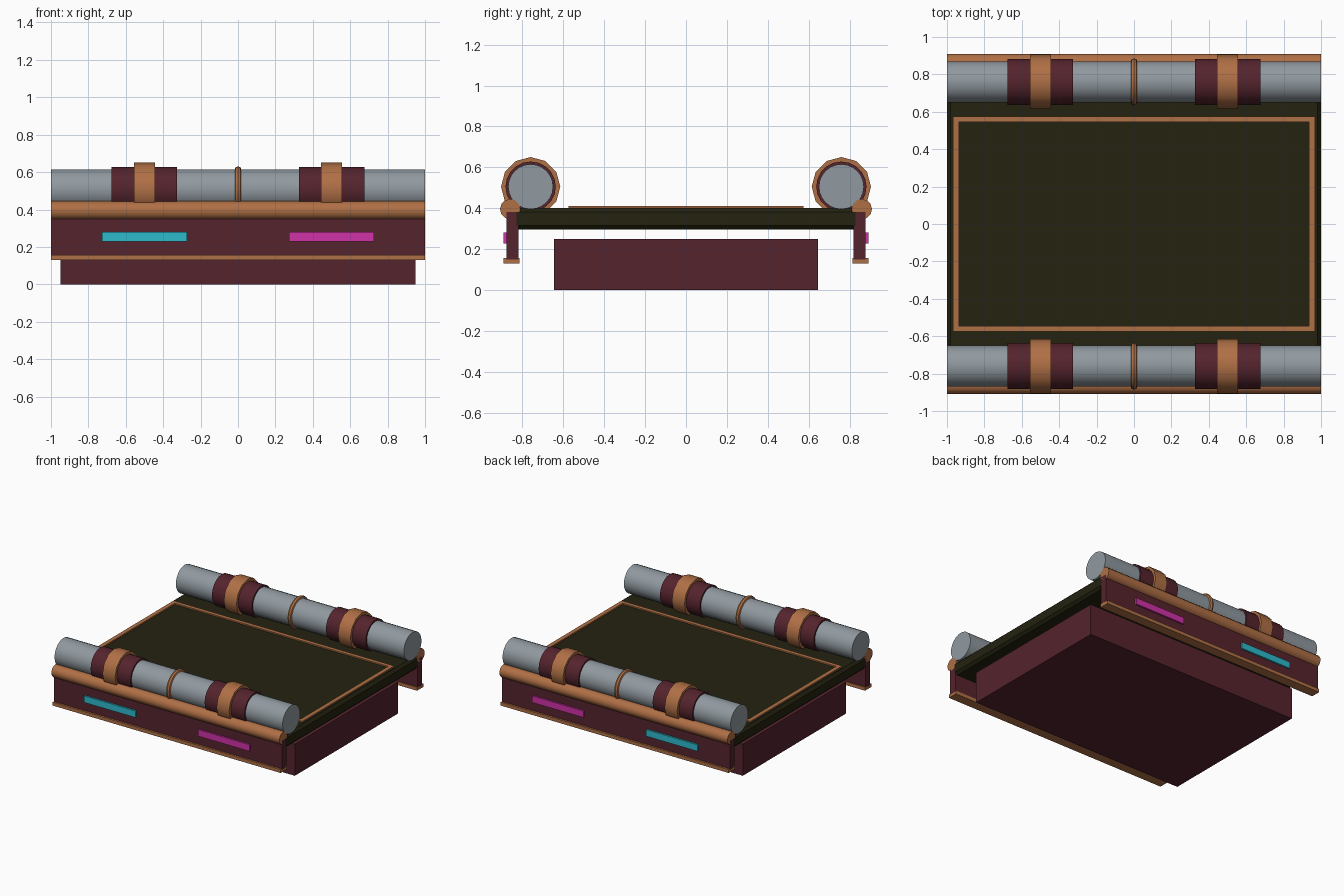
import bpy
import math

cube = bpy.data.objects.get("Cube")
if cube:
    bpy.data.objects.remove(cube, do_unlink=True)


def material(name, rgb):
    m = bpy.data.materials.new(name)
    m.use_nodes = True
    m.diffuse_color = (*rgb, 1)
    m.node_tree.nodes["Principled BSDF"].inputs["Base Color"].default_value = (*rgb, 1)
    return m


maroon = material("maroon", (0.09, 0.017, 0.026))
copper = material("copper", (0.43, 0.16, 0.06))
steel = material("steel grey", (0.28, 0.32, 0.35))
olive = material("dark olive", (0.017, 0.016, 0.005))
cyan = material("cyan", (0.026, 0.49, 0.60))
magenta = material("magenta", (0.62, 0.032, 0.38))


def finish(name, mat, smooth=False):
    ob = bpy.context.object
    ob.name = name
    ob.data.materials.append(mat)
    if smooth:
        bpy.ops.object.shade_smooth_by_angle(angle=math.radians(40))
    return ob


def box(name, mat, x, y, z):
    """Box from (min, max) ranges on each axis."""
    bpy.ops.mesh.primitive_cube_add(size=1, location=[sum(r) / 2 for r in (x, y, z)])
    ob = bpy.context.object
    for v in ob.data.vertices:
        v.co = [c * (r[1] - r[0]) for c, r in zip(v.co, (x, y, z))]
    return finish(name, mat)


def rod(name, mat, x, y, z, radius, length, sides):
    """Cylinder lying along x."""
    bpy.ops.mesh.primitive_cylinder_add(vertices=sides, radius=radius, depth=length,
                                        location=(x, y, z), rotation=(0, math.pi / 2, 0))
    return finish(name, mat, True)


# Base and deck
box("base_block", maroon, (-0.95, 0.95), (-0.645, 0.645), (0, 0.25))
deck = box("deck", olive, (-1, 1), (-0.85, 0.85), (0.295, 0.4))
bevel = deck.modifiers.new("edge_bevel", "BEVEL")
bevel.width = 0.02
bevel.segments = 1

# Thin border inlaid on the deck
for s, side in ((-1, "front"), (1, "back")):
    ys = sorted((s * 0.545, s * 0.576))
    box("border_" + side, copper, (-0.968, 0.968), ys, (0.395, 0.41))
for s, side in ((-1, "right"), (1, "left")):
    xs = sorted((s * 0.935, s * 0.968))
    box("border_" + side, copper, xs, (-0.545, 0.545), (0.395, 0.41))

# Mirrored side assemblies
for s, side in ((-1, "front"), (1, "back")):
    def span(a, b):
        return sorted((s * a, s * b))

    box("skirt_" + side, maroon, (-1, 1), span(0.82, 0.878), (0.15, 0.38))
    box("skirt_trim_" + side, copper, (-1, 1), span(0.815, 0.893), (0.13, 0.157))
    rod("rail_" + side, copper, 0, s * 0.86, 0.395, 0.05, 2, 12)

    # Glowing strips
    for x, mat in ((-0.5, cyan), (0.5, magenta)):
        box("light_strip_" + side, mat, (x - 0.226, x + 0.226),
            span(0.87, 0.892), (0.228, 0.28))

    # Tube with sleeves, bands and a centre ring
    y, z = s * 0.76, 0.505
    rod("tube_" + side, steel, 0, y, z, 0.11, 2, 24)
    for x in (-0.5, 0.5):
        rod("sleeve_" + side, maroon, x, y, z, 0.123, 0.35, 20)
        rod("band_" + side, copper, x, y, z, 0.145, 0.11, 12)
    bpy.ops.mesh.primitive_torus_add(major_radius=0.108, minor_radius=0.018,
                                     major_segments=24, minor_segments=8,
                                     location=(0, y, z), rotation=(0, math.pi / 2, 0))
    finish("centre_ring_" + side, copper, True)
